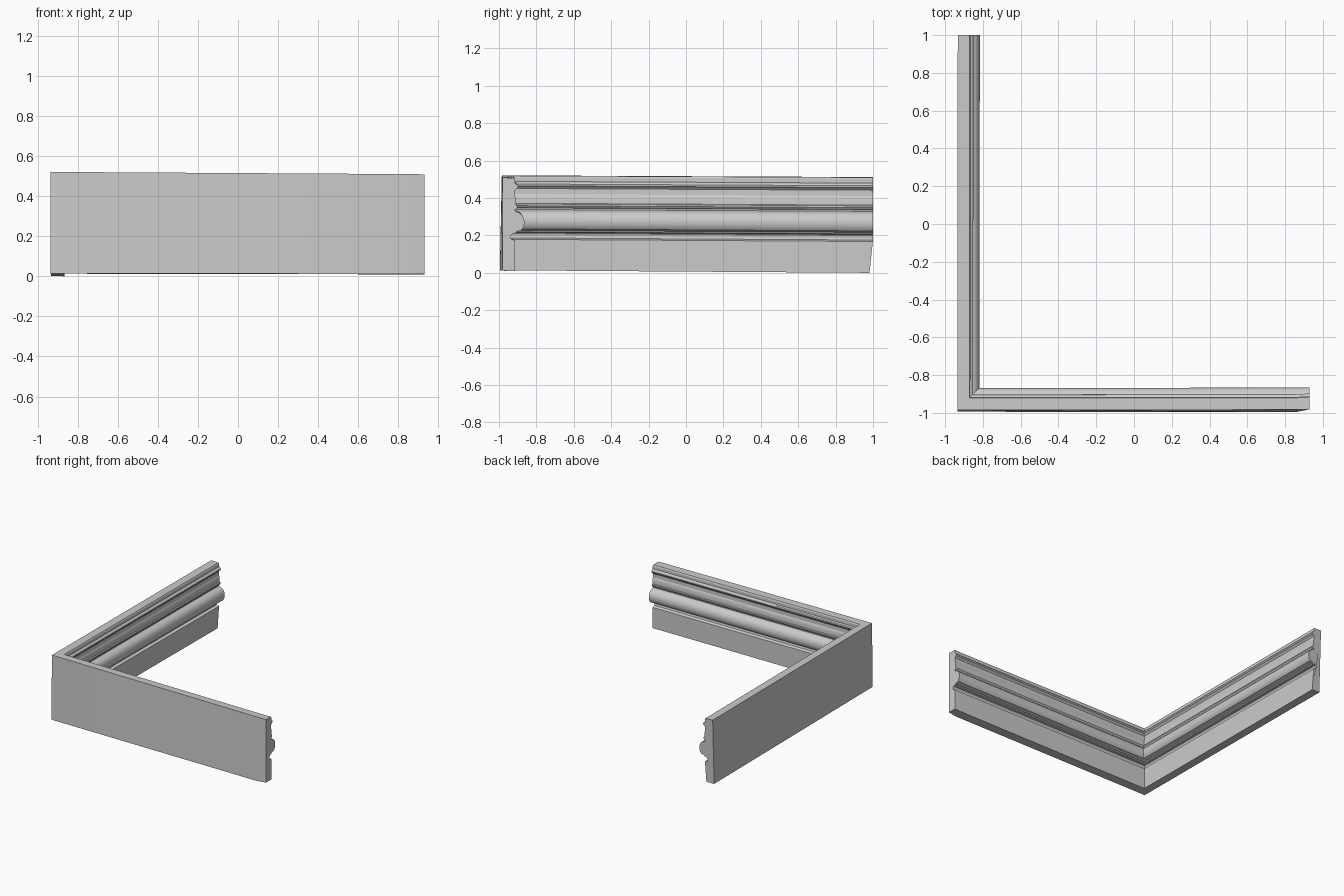
import bpy, bmesh, math

if "Cube" in bpy.data.objects:
    bpy.data.objects.remove(bpy.data.objects["Cube"])

# Moulding cross-section: (depth from the outer face, height)
profile = [(0, .014), (.068, .012), (.068, .178)]
# small bead recess under the torus
profile += [(.062, .181), (.047, .186), (.044, .197), (.046, .207), (.053, .215),
            (.071, .218), (.074, .226), (.086, .230)]
# large torus
profile += [(.073 + .044 * math.cos(a), .277 + .056 * math.sin(a))
            for a in [math.radians(-50 + 14 * i) for i in range(10)]]
# upper fillets, bead, cove and top lip
profile += [(.066, .338), (.066, .346), (.074, .350), (.080, .358), (.080, .367),
            (.073, .371), (.073, .398), (.070, .412), (.066, .420), (.066, .450),
            (.071, .457), (.081, .464), (.083, .474), (.079, .482), (.068, .488),
            (.068, .510), (.063, .518), (0, .520)]

def lean(z):
    return -.009 * (1 - z / .52)

def back_end(d, z):
    # end of the left run: base raked back, slightly lower
    return (-.933 + d, .98 + .02 * min(1, z / .19), z - .013 + .004 * z / .52)

def corner(d, z):
    return (-.935 + d, -.985 + d + (lean(z) if d == 0 else 0), z)

def right_bend(d, z):
    return (.86, -.983 + d + (1.4 * lean(z) if d == 0 else 0), z - .008 * z / .52 - .003)

def right_end(d, z):
    return (.93, -.981 + d, z - .009 * z / .52 - .003)

# Sweep the profile through the mitred corner and cap both ends
bm = bmesh.new()
rings = [[bm.verts.new(f(d, z)) for d, z in profile]
         for f in (back_end, corner, right_bend, right_end)]
n = len(profile)
for a, b in zip(rings, rings[1:]):
    for i in range(n):
        j = (i + 1) % n
        bm.faces.new((a[i], a[j], b[j], b[i]))
bm.faces.new(rings[0])
bm.faces.new(rings[-1][::-1])
bmesh.ops.recalc_face_normals(bm, faces=bm.faces[:])
low = min(v.co.z for v in bm.verts)
bmesh.ops.translate(bm, verts=bm.verts[:], vec=(0, 0, -low))

mesh = bpy.data.meshes.new("corner_moulding")
bm.to_mesh(mesh)
bm.free()
obj = bpy.data.objects.new("corner_moulding", mesh)
bpy.context.collection.objects.link(obj)
bpy.context.view_layer.objects.active = obj
obj.select_set(True)
bpy.ops.object.shade_smooth_by_angle(angle=math.radians(25))
